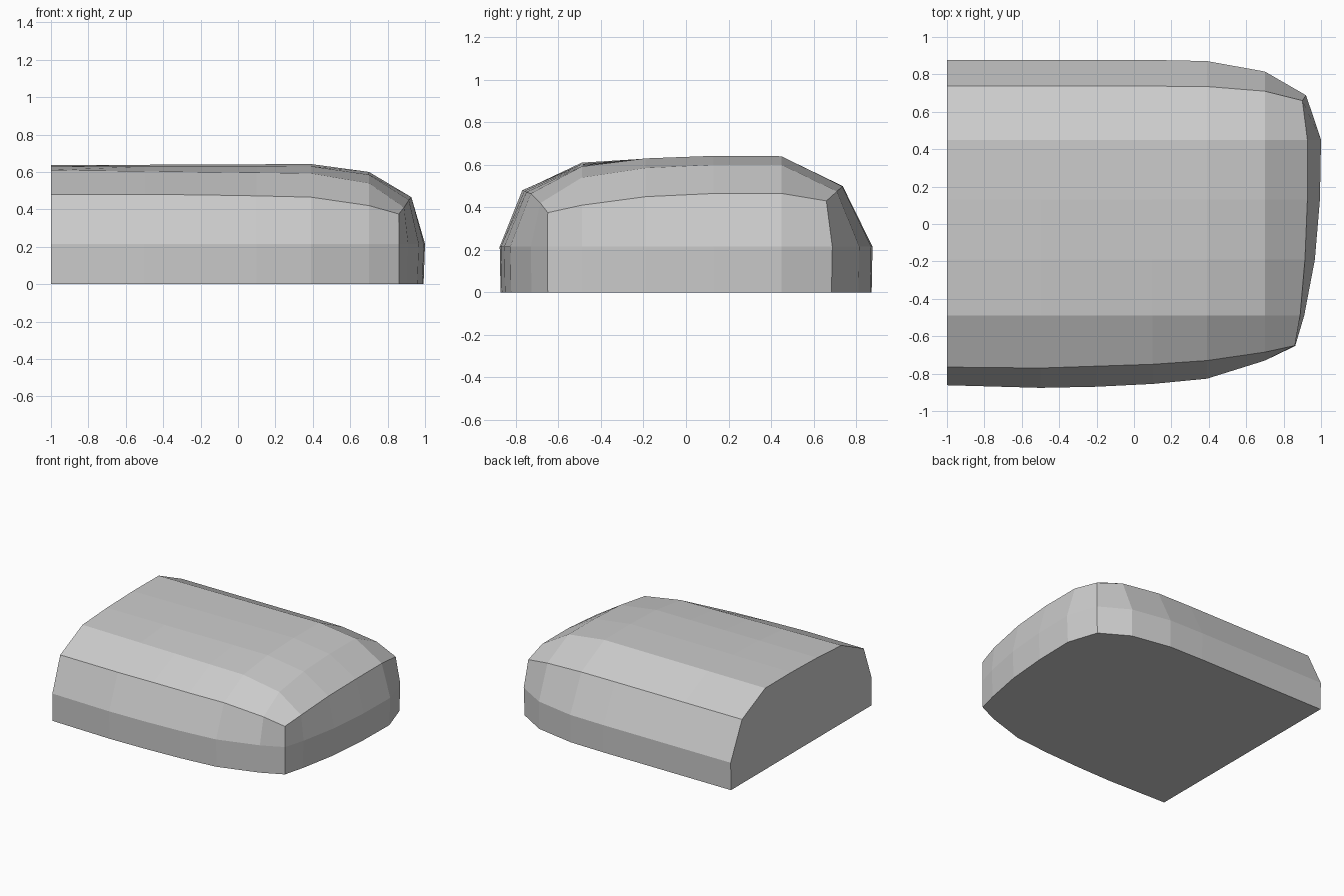
import bpy, bmesh

if "Cube" in bpy.data.objects:
    bpy.data.objects.remove(bpy.data.objects["Cube"])

# Stations along the length, and the crease / wall curves at each one
xs = [-1.0, -0.5, -0.2, 0.1, 0.39, 0.70]
front_crease = [(-.765, .48), (-.77, .48), (-.76, .477), (-.75, .472), (-.73, .465), (-.685, .42)]
front_wall = [-.862, -.876, -.87, -.855, -.827, -.73]
back_crease = [(.737, .50), (.737, .50), (.737, .50), (.737, .50), (.735, .498), (.71, .475)]
back_wall = [.877, .877, .877, .877, .871, .815]

# Top surface heights at each cross station
ys = [-.49, -.19, .13, .45]
top_left = [.61, .628, .636, .635]
top_mid = [.592, .63, .642, .64]
top_end = [.54, .585, .60, .60]
MID = 0.215

# Rounded end: upper crease and wall position at each cross station
end_crease = [(.888, .41), (.914, .45), (.927, .465), (.927, .465)]
end_wall = [.91, .967, .994, 1.0]

bm = bmesh.new()
V = bm.verts.new


def top_height(i, j):
    if i == 5:
        return top_end[j]
    t = (xs[i] + 1) / 1.39
    return top_left[j] * (1 - t) + top_mid[j] * t


# Rings across the body
rings = []
for i, x in enumerate(xs):
    (fy, fz), (by, bz) = front_crease[i], back_crease[i]
    fw, bw = front_wall[i], back_wall[i]
    ring = [(x, fw + .004, 0), (x, fw, MID), (x, fy, fz)]
    ring += [(x, y, top_height(i, j)) for j, y in enumerate(ys)]
    ring += [(x, by, bz), (x, bw, MID), (x, bw - .004, 0)]
    rings.append([V(p) for p in ring])

# Last ring: two corner columns joined by the end crease
last = [(.86, -.65, 0), (.862, -.652, MID), (.86, -.65, .375)]
last += [(x, y, z) for y, (x, z) in zip(ys, end_crease)]
last += [(.90, .66, .43), (.92, .688, MID), (.915, .684, 0)]
rings.append([V(p) for p in last])

for a, b in zip(rings, rings[1:]):
    for j in range(len(a) - 1):
        bm.faces.new((a[j], b[j], b[j + 1], a[j + 1]))

# End wall
L = rings[-1]
upper = L[2:8]
middle = [L[1]] + [V((x, y, MID)) for x, y in zip(end_wall, ys)] + [L[8]]
lower = [L[0]] + [V((x - .008, y, 0)) for x, y in zip(end_wall, ys)] + [L[9]]
for a, b in ((lower, middle), (middle, upper)):
    for j in range(5):
        bm.faces.new((a[j], a[j + 1], b[j + 1], b[j]))

# Flat cut end and underside
bm.faces.new(rings[0])
bm.faces.new([r[0] for r in rings] + lower[1:-1] + [r[-1] for r in reversed(rings)])
bmesh.ops.recalc_face_normals(bm, faces=bm.faces)

mesh = bpy.data.meshes.new("rounded_block")
bm.to_mesh(mesh)
bm.free()
bpy.context.collection.objects.link(bpy.data.objects.new("rounded_block", mesh))
